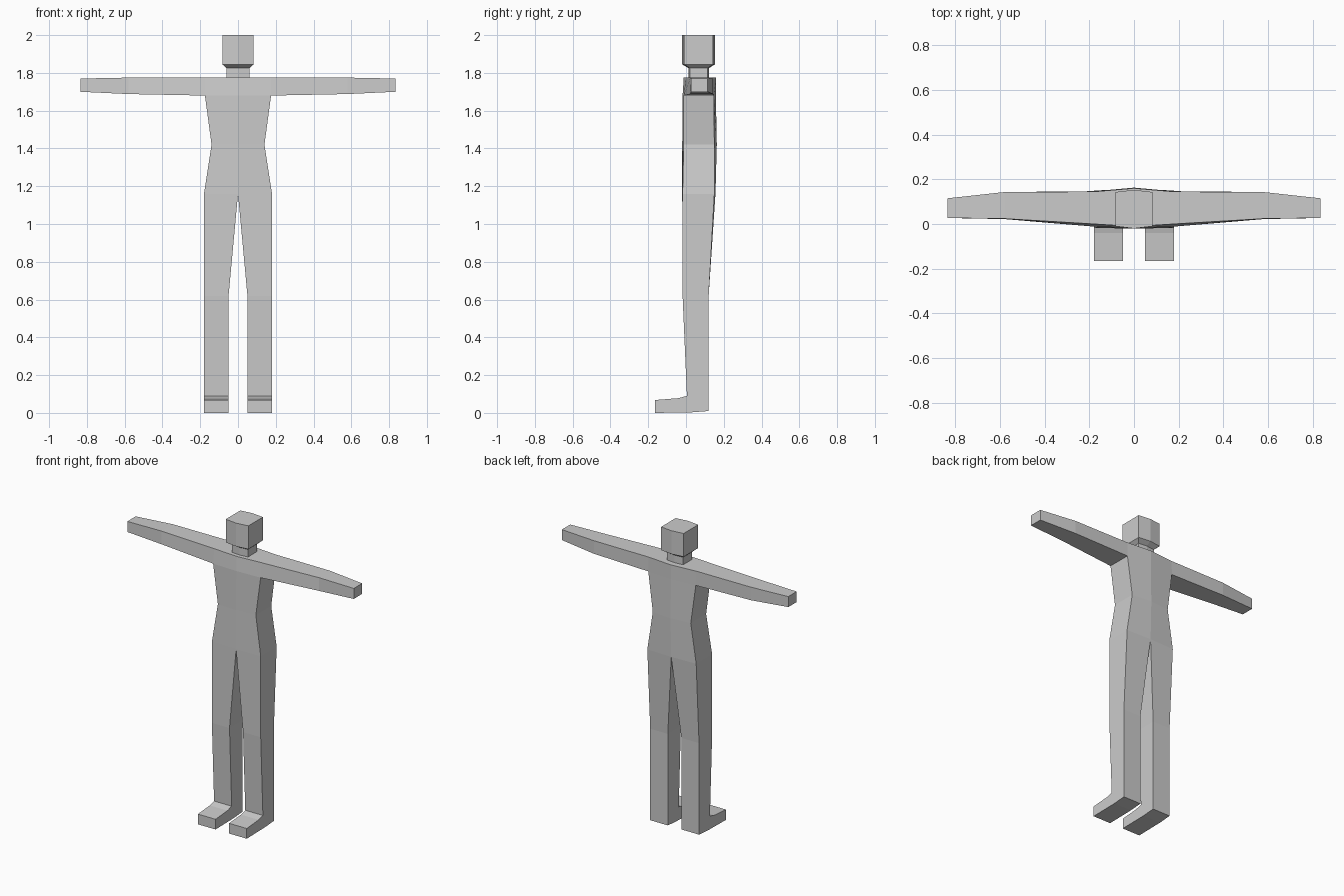
import bpy, bmesh

if "Cube" in bpy.data.objects:
    bpy.data.objects.remove(bpy.data.objects["Cube"])


def loft(bm, rings, closed):
    """Bridge successive rings of points with quads."""
    rows = [[bm.verts.new(p) for p in r] for r in rings]
    for a, b in zip(rows, rows[1:]):
        n = len(a)
        for i in range(n if closed else n - 1):
            j = (i + 1) % n
            bm.faces.new((a[i], a[j], b[j], b[i]))
    return rows


def finish(name, bm):
    bmesh.ops.remove_doubles(bm, verts=bm.verts[:], dist=0.0005)
    bmesh.ops.recalc_face_normals(bm, faces=bm.faces[:])
    mesh = bpy.data.meshes.new(name)
    bm.to_mesh(mesh)
    bm.free()
    obj = bpy.data.objects.new(name, mesh)
    bpy.context.collection.objects.link(obj)
    return obj


# Torso half rings: z, outer x, outer front/back y, centre front/back y
TORSO = [
    (1.68, 0.175, -0.012, 0.147, -0.018, 0.158),
    (1.42, 0.14, -0.012, 0.15, -0.02, 0.163),
    (1.16, 0.18, -0.018, 0.15, -0.02, 0.156),
]
# Leg rings: z, inner x, front y, back y
LEG = [(0.62, 0.05, -0.018, 0.12), (0.09, 0.05, 0.005, 0.12)]
# Foot side profile (y, z); the open edge from last to first meets the leg
FOOT = [(0.005, 0.09), (-0.04, 0.078), (-0.165, 0.068), (-0.165, 0.0),
        (0.03, 0.003), (0.12, 0.01), (0.12, 0.09)]
# Arm rings: x, bottom z, top z, bottom front/back y, top front/back y
ARM = [
    (0.0, 1.68, 1.775, -0.018, 0.158, -0.012, 0.16),
    (0.175, 1.68, 1.775, -0.012, 0.147, 0.0, 0.145),
    (0.58, 1.688, 1.775, 0.022, 0.143, 0.024, 0.143),
    (0.835, 1.70, 1.77, 0.027, 0.115, 0.027, 0.115),
]

bm = bmesh.new()
for s in (1, -1):
    # torso side
    torso = [[(0, cf, z), (s * x, f, z), (s * x, b, z), (0, cb, z)]
             for z, x, f, b, cf, cb in TORSO]
    loft(bm, torso, False)
    # leg
    leg = [[(s * xi, f, z), (s * 0.18, f, z), (s * 0.18, b, z), (s * xi, b, z)]
           for z, xi, f, b in LEG]
    loft(bm, [torso[-1]] + leg, True)
    # foot
    sides = loft(bm, [[(s * x, y, z) for y, z in FOOT] for x in (0.05, 0.18)], False)
    for side in sides:
        bm.faces.new(side)
    # shoulder and arm
    arm = [[(s * x, bf, zb), (s * x, tf, zt), (s * x, tb, zt), (s * x, bb, zb)]
           for x, zb, zt, bf, bb, tf, tb in ARM]
    loft(bm, arm[:2], False)
    rows = loft(bm, arm[1:], True)
    bm.faces.new(rows[-1])
finish("body", bm)

# Head and neck: six-sided rings of z, half width, side front/back y, ridge
HEAD = [
    (1.77, 0.06, 0.02, 0.115, 0.006),
    (1.825, 0.06, 0.02, 0.115, 0.006),
    (1.845, 0.083, -0.01, 0.143, 0.01),
    (2.0, 0.083, -0.01, 0.143, 0.01),
]
bm = bmesh.new()
rows = loft(bm, [[(-x, f, z), (0, f - r, z), (x, f, z),
                  (x, b, z), (0, b + r, z), (-x, b, z)]
                 for z, x, f, b, r in HEAD], True)
bm.faces.new(rows[0])
bm.faces.new(rows[-1])
finish("head_and_neck", bm)
